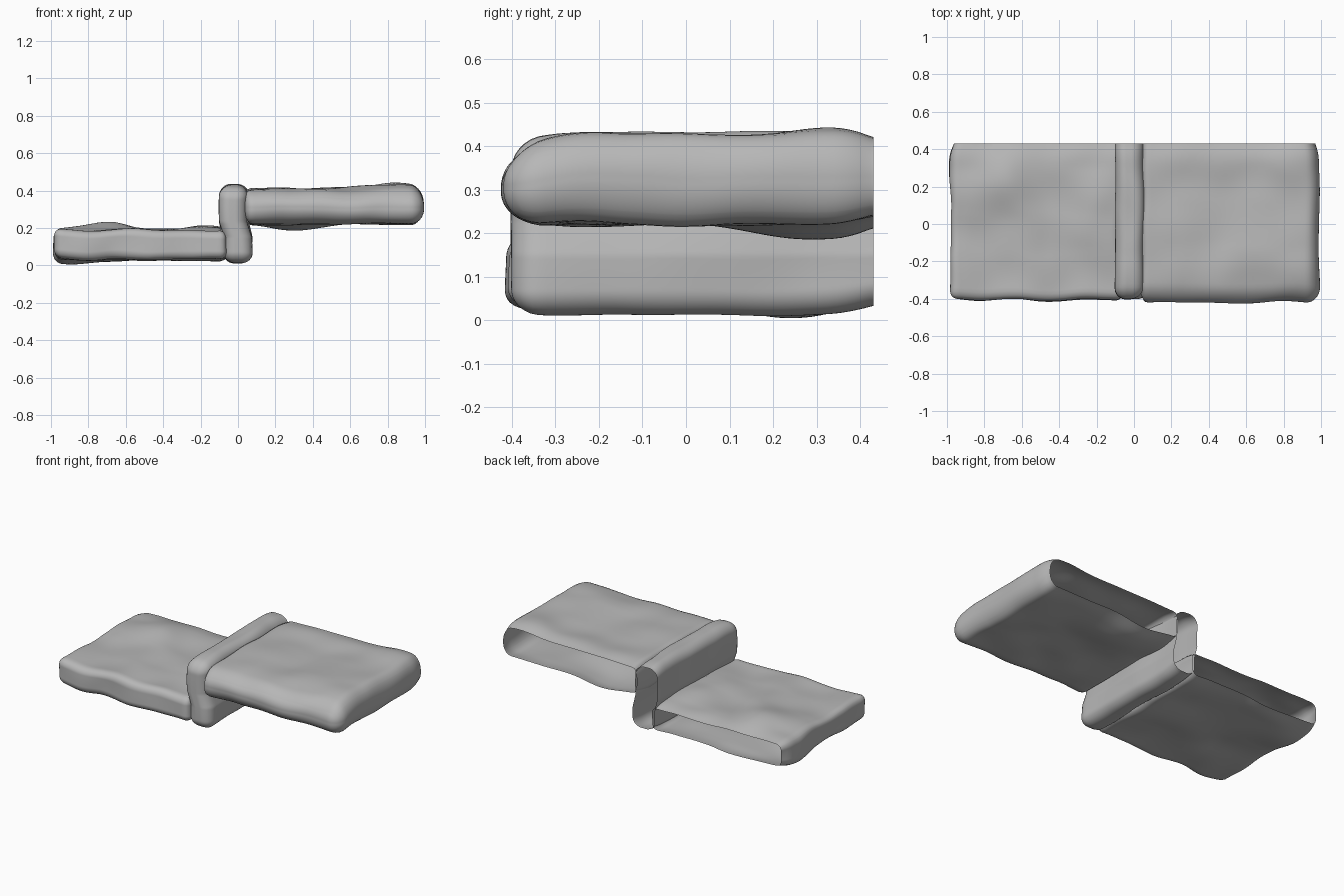
import bpy, bmesh
from math import exp
from mathutils import Vector, noise

if "Cube" in bpy.data.objects:
    bpy.data.objects.remove(bpy.data.objects["Cube"])

BACK = 0.43  # flat cut plane where every slab is open

# Mid-grey clay
clay = bpy.data.materials.new("grey_clay")
clay.diffuse_color = (0.475, 0.475, 0.475, 1)
clay.use_nodes = True
clay.node_tree.nodes["Principled BSDF"].inputs["Base Color"].default_value = clay.diffuse_color


def soft_slab(name, lo, hi, radius, inner_rx=None, bumps=(), wobble=0.008,
              seed=0.0, front_slope=0.0, back_pinch=0.015, end_pinch=0.0):
    """Rounded, slightly lumpy hollow block, sliced open at the back.
    inner_rx is a tighter rounding for the -x end."""
    lo, hi, r0 = Vector(lo), Vector(hi), Vector(radius)
    mid = (lo + hi) / 2
    bm = bmesh.new()
    bmesh.ops.create_cube(bm, size=1)
    bmesh.ops.subdivide_edges(bm, edges=bm.edges[:], cuts=50, use_grid_fill=True)
    for v in bm.verts:
        p = Vector([lo[i] + (v.co[i] + 0.5) * (hi[i] - lo[i]) for i in range(3)])
        r = r0.copy()
        if inner_rx and p.x < mid.x:
            r.x = inner_rx
        core = Vector([min(max(p[i], lo[i] + r[i]), hi[i] - r[i]) for i in range(3)])
        d = Vector([(p[i] - core[i]) / r[i] for i in range(3)])
        big = max(abs(c) for c in d)
        if d.length > 0:
            d = d.normalized() * big
        p = core + Vector([d[i] * r[i] for i in range(3)])
        # gentle hand-made unevenness
        p += noise.noise_vector(p * 4.5 + Vector((seed, seed, seed))) * wobble
        # larger swellings on the top (+1) or bottom (-1) skin
        top = min(max((p.z - lo.z) / (hi.z - lo.z), 0), 1)
        for bx, by, size, dz, side in bumps:
            w = exp(-((p.x - bx) ** 2 + (p.y - by) ** 2) / size ** 2)
            p.z += dz * w * (top if side > 0 else 1 - top)
        # top slopes down to the front, everything narrows a little at the back
        front = min(max((-0.2 - p.y) / 0.2, 0), 1)
        back = min(max((p.y - 0.33) / 0.1, 0), 1) ** 2
        p.z -= front_slope * front ** 2 * top
        p.z -= back_pinch * back * (2 * top - 1)
        if abs(p.x) > 0.8:
            p.x *= 1 - end_pinch * back * (abs(p.x) - 0.8) / 0.2
        v.co = p
    bmesh.ops.bisect_plane(bm, geom=bm.verts[:] + bm.edges[:] + bm.faces[:],
                           plane_co=(0, BACK, 0), plane_no=(0, 1, 0), clear_outer=True)
    for f in bm.faces:
        f.smooth = True
    mesh = bpy.data.meshes.new(name)
    bm.to_mesh(mesh)
    bm.free()
    mesh.materials.append(clay)
    obj = bpy.data.objects.new(name, mesh)
    bpy.context.collection.objects.link(obj)
    return obj


# Lower slab, on the left
soft_slab("lower_slab", (-0.985, -0.405, 0.03), (-0.06, 0.6, 0.19), (0.04, 0.045, 0.045),
          bumps=[(-0.7, 0.24, 0.16, 0.045, 1), (-0.15, 0.1, 0.15, 0.03, 1),
                 (-0.88, 0.28, 0.15, -0.022, -1)],
          wobble=0.017, seed=1.3, end_pinch=0.025)

# Upper slab, on the right, butted against the riser
soft_slab("upper_slab", (0.035, -0.42, 0.222), (0.99, 0.6, 0.412), (0.07, 0.09, 0.088),
          inner_rx=0.03,
          bumps=[(0.82, -0.15, 0.25, 0.02, 1), (0.82, 0.3, 0.2, 0.025, 1),
                 (0.3, 0.3, 0.17, -0.033, -1), (0.45, 0.0, 0.2, -0.012, 1)],
          wobble=0.013, seed=7.1, front_slope=0.025, end_pinch=0.025)

# Upright riser between the slabs, stepping slightly left above the lower slab
riser = soft_slab("middle_riser", (-0.078, -0.395, 0.013), (0.073, 0.6, 0.432),
                  (0.06, 0.06, 0.06), wobble=0.01, seed=4.2, front_slope=0.025)
for v in riser.data.vertices:
    v.co.x -= 0.022 * min(max((v.co.z - 0.15) / 0.08, 0), 1)
